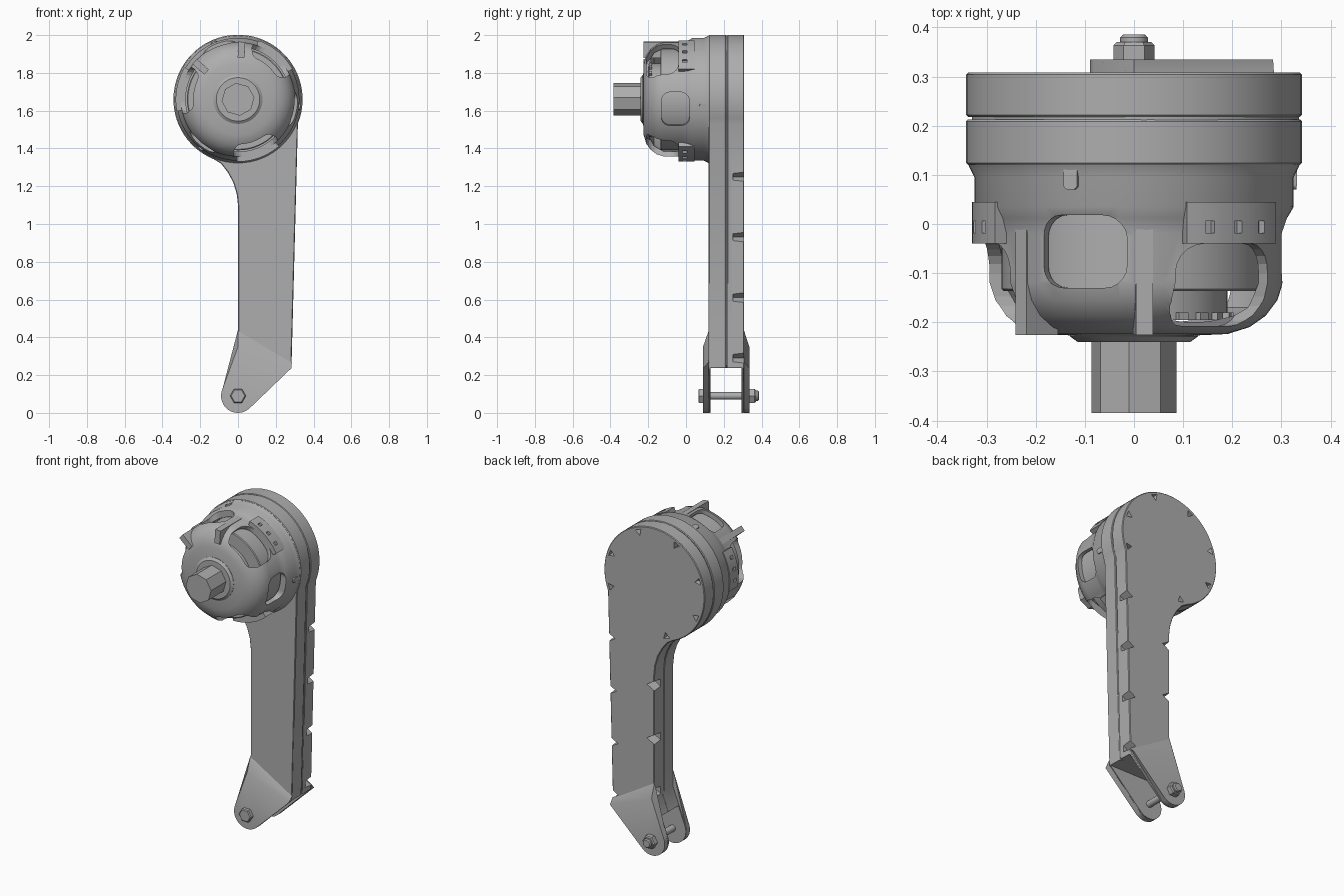
import bpy, bmesh
from math import sin, cos, radians, pi
from mathutils import Matrix, Vector

if "Cube" in bpy.data.objects:
    bpy.data.objects.remove(bpy.data.objects["Cube"], do_unlink=True)

HUB = Vector((0, 0, 1.66))   # centre of the round head
PIN = Vector((0, 0, 0.09))   # centre of the fork bolt

grey = bpy.data.materials.new("plain grey")
grey.use_nodes = True
colour = (0.42, 0.42, 0.42, 1)
grey.diffuse_color = colour
grey.node_tree.nodes["Principled BSDF"].inputs["Base Color"].default_value = colour


def finish(name, bm, smooth=True):
    bmesh.ops.recalc_face_normals(bm, faces=bm.faces[:])
    mesh = bpy.data.meshes.new(name)
    bm.to_mesh(mesh)
    bm.free()
    ob = bpy.data.objects.new(name, mesh)
    bpy.context.scene.collection.objects.link(ob)
    mesh.materials.append(grey)
    if smooth:
        bpy.ops.object.select_all(action='DESELECT')
        ob.select_set(True)
        bpy.context.view_layer.objects.active = ob
        bpy.ops.object.shade_smooth_by_angle(angle=radians(30))
    return ob


def arc(centre, r, start, end, steps):
    """Points (x, z) along an arc, angles in degrees."""
    angles = [radians(start + (end - start) * i / steps) for i in range(steps + 1)]
    return [(centre.x + r * cos(a), centre.z + r * sin(a)) for a in angles]


def prism(bm, back, y0, front, y1):
    """Solid between two matching xz outlines."""
    a = [bm.verts.new((x, y0, z)) for x, z in back]
    b = [bm.verts.new((x, y1, z)) for x, z in front]
    bm.faces.new(a)
    bm.faces.new(b[::-1])
    for i in range(len(a)):
        j = (i + 1) % len(a)
        bm.faces.new((a[i], b[i], b[j], a[j]))


def lathe(bm, profile, steps=64, centre=HUB, turn=0, closed=False):
    """Turn (radius, y) points about the y axis."""
    rings = []
    for r, y in profile:
        angles = [radians(turn) + 2 * pi * i / steps for i in range(steps)]
        rings.append([bm.verts.new((centre.x + r * cos(a), y, centre.z + r * sin(a))) for a in angles])
    pairs = list(zip(rings, rings[1:]))
    if closed:
        pairs.append((rings[-1], rings[0]))
    else:
        bm.faces.new(rings[0])
        bm.faces.new(rings[-1][::-1])
    for a, b in pairs:
        for i in range(steps):
            j = (i + 1) % steps
            bm.faces.new((a[i], a[j], b[j], b[i]))


def radial_block(bm, angle, r0, r1, width, y0, y1, corner=0):
    """Box pointing outward from the hub, optionally with rounded corners."""
    size = Matrix.Diagonal((r1 - r0, y1 - y0, width, 1))
    place = (Matrix.Translation(HUB) @ Matrix.Rotation(-radians(angle), 4, 'Y')
             @ Matrix.Translation(((r0 + r1) / 2, (y0 + y1) / 2, 0)))
    part = bmesh.new()
    bmesh.ops.create_cube(part, size=1, matrix=size)
    if corner:
        edges = [e for e in part.edges if abs(e.verts[0].co.x - e.verts[1].co.x) > 0.01]
        bmesh.ops.bevel(part, geom=edges, offset=corner, segments=5, profile=0.5, affect='EDGES')
    part.transform(place)
    temp = bpy.data.meshes.new("temp")
    part.to_mesh(temp)
    part.free()
    bm.from_mesh(temp)
    bpy.data.meshes.remove(temp)


def cut(ob, name, bm):
    cutter = finish(name, bm, False)
    cutter.hide_render = True
    cutter.hide_viewport = True
    mod = ob.modifiers.new("cut", 'BOOLEAN')
    mod.operation = 'DIFFERENCE'
    mod.solver = 'EXACT'
    mod.object = cutter


# Arm outline: round head, neck fillet, straight arm and rounded fork end
fork_end = arc(PIN, 0.09, 155, 312, 14)
outline = (arc(HUB, 0.342, -22, 248, 54)
           + [(-0.09, 1.32), (-0.055, 1.275), (-0.025, 1.22), (-0.007, 1.16), (0, 1.1), (0, 0.34)]
           + fork_end + [(0.283, 0.24)])


def fork_gap(bm):
    gap = [(-0.3, -0.1), (0.5, -0.1), (0.5, 0.238), (-0.3, 0.238)]
    prism(bm, gap, 0.13, gap, 0.295)


# Arm halves with a thin seam between them
halves = {}
for name, y0, y1 in (("front_arm_half", 0.12, 0.213), ("back_arm_half", 0.218, 0.308)):
    bm = bmesh.new()
    prism(bm, outline, y0, outline, y1)
    halves[name] = finish(name, bm)
    bevel = halves[name].modifiers.new("edge", 'BEVEL')
    bevel.width = 0.004
    bevel.segments = 1
    bm = bmesh.new()
    fork_gap(bm)
    cut(halves[name], name + "_gap_cutter", bm)

bm = bmesh.new()
core = [(x * 0.975 + 0.003, z * 0.99 + 0.0166) for x, z in outline]
prism(bm, core, 0.2, core, 0.23)
seam = finish("seam_core", bm)
bm = bmesh.new()
fork_gap(bm)
cut(seam, "seam_gap_cutter", bm)

# Screw pockets along the arm edges and around the head's back
bm = bmesh.new()


def pocket(x, z, r, depth, turn):
    lathe(bm, [(r * 0.7, 0.308 - depth), (r, 0.32)], 3, Vector((x, 0, z)), turn)


for i in range(4):
    z = 0.29 + 0.32 * i
    pocket(0.284 + 0.03 * (z - 0.24), z, 0.05, 0.06, 180)
for i in range(3):
    pocket(0.003, 0.37 + 0.33 * i, 0.05, 0.06, 0)
for a in (-18, 20, 70, 118, 163, 205, 255):
    t = radians(a)
    pocket(0.312 * cos(t), HUB.z + 0.312 * sin(t), 0.026, 0.03, a + 180)
cut(halves["back_arm_half"], "screw_pocket_cutter", bm)

# Fork cheeks with a sloped shoulder, front and back
low = [(0, 0.35)] + fork_end + [(0.283, 0.237)]
high = [(0, 0.44)] + fork_end + [(0.285, 0.27)]
for name, inner, outer in (("front_fork_cheek", 0.122, 0.09), ("back_fork_cheek", 0.306, 0.335)):
    bm = bmesh.new()
    prism(bm, high, inner, low, outer)
    finish(name, bm)

# Fork bolt with hex head and nut
bm = bmesh.new()
lathe(bm, [(0.02, 0.07), (0.02, 0.33)], 16, PIN)
lathe(bm, [(0.036, 0.065), (0.042, 0.07), (0.042, 0.092)], 6, PIN)
lathe(bm, [(0.042, 0.333), (0.042, 0.363), (0.036, 0.37)], 6, PIN)
lathe(bm, [(0.028, 0.365), (0.028, 0.38), (0.022, 0.386)], 16, PIN)
finish("fork_bolt", bm)

# Domed housing shell
bm = bmesh.new()
outer = [(0.338, 0.122), (0.325, 0.095), (0.325, 0.035), (0.312, 0.012), (0.303, -0.02), (0.303, -0.12),
         (0.292, -0.155), (0.268, -0.187), (0.235, -0.21), (0.19, -0.224), (0.1, -0.228)]
inner = [(0.1, -0.205), (0.19, -0.2), (0.25, -0.17), (0.277, -0.12), (0.277, 0.122)]
lathe(bm, outer + inner, closed=True)
dome = finish("domed_housing", bm)

# Three large windows alternate with three small ones
WINDOWS = (50, 170, 290)
bm = bmesh.new()
for a in WINDOWS:
    radial_block(bm, a, 0.19, 0.45, 0.245, -0.208, -0.04, 0.06)
    radial_block(bm, a + 60, 0.22, 0.45, 0.18, -0.13, 0.018, 0.045)
cut(dome, "window_cutter", bm)

# Pads above the large windows, each with three small holes
for n, a in enumerate(WINDOWS):
    bm = bmesh.new()
    pad = arc(HUB, 0.33, a - 21, a + 21, 10) + arc(HUB, 0.285, a + 21, a - 21, 10)
    prism(bm, pad, -0.04, pad, 0.045)
    ob = finish("window_pad_%d" % (n + 1), bm)
    bm = bmesh.new()
    for d in (-12, 0, 12):
        radial_block(bm, a + d, 0.315, 0.36, 0.02, -0.018, 0.006)
    cut(ob, "pad_hole_cutter_%d" % (n + 1), bm)

# Horns either side of the upper small window
for name, a in (("right_horn", 86), ("left_horn", 139)):
    bm = bmesh.new()
    radial_block(bm, a, 0.22, 0.305, 0.035, -0.226, 0.0)
    finish(name, bm, False)

# Locating keys on the housing collar
for n, a in enumerate(WINDOWS):
    bm = bmesh.new()
    radial_block(bm, a + 63, 0.31, 0.332, 0.03, 0.07, 0.122, 0.01)
    finish("collar_key_%d" % (n + 1), bm, False)

# Inner drum and toothed ring seen through the windows
bm = bmesh.new()
lathe(bm, [(0.27, 0.12), (0.27, -0.132), (0.265, -0.136)])
finish("inner_drum", bm)
bm = bmesh.new()
lathe(bm, [(0.19, -0.13), (0.19, -0.195)], 48)
for i in range(24):
    radial_block(bm, i * 15, 0.18, 0.203, 0.022, -0.195, -0.18)
finish("toothed_ring", bm)

# Front boss and eight-sided shaft
bm = bmesh.new()
lathe(bm, [(0.13, -0.22), (0.13, -0.229), (0.115, -0.24)], 48)
finish("front_boss", bm)
bm = bmesh.new()
lathe(bm, [(0.087, -0.23), (0.087, -0.385)], 8, turn=7)
finish("drive_shaft", bm, False)
